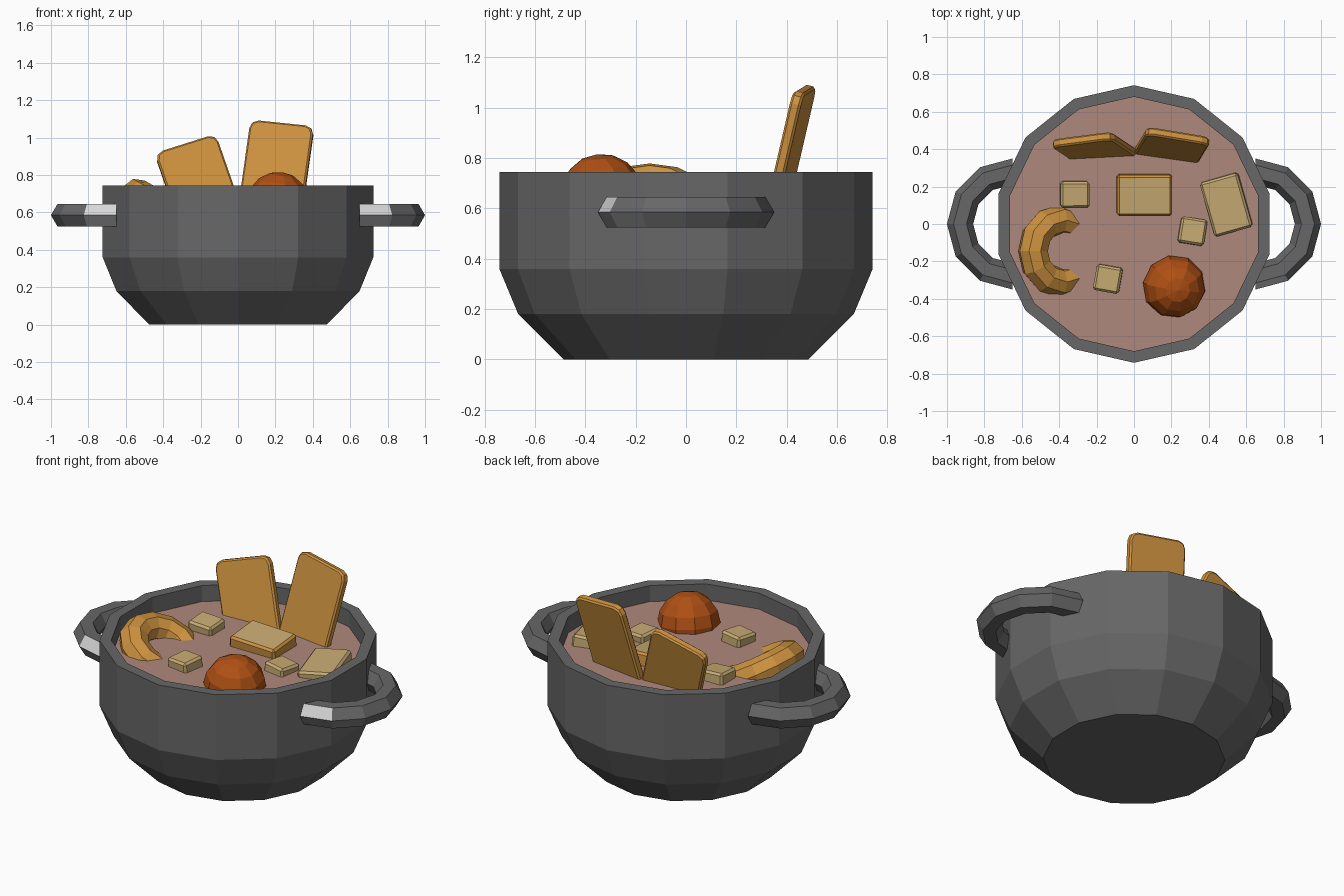
import bpy, bmesh, math
from math import cos, sin, pi, radians
from mathutils import Matrix, Vector

if "Cube" in bpy.data.objects:
    bpy.data.objects.remove(bpy.data.objects["Cube"])


def mat(name, r, g, b):
    m = bpy.data.materials.new(name)
    m.diffuse_color = (r, g, b, 1)
    m.use_nodes = True
    m.node_tree.nodes["Principled BSDF"].inputs["Base Color"].default_value = m.diffuse_color
    return m


IRON = mat("dark grey iron", .135, .135, .135)
SHINE = mat("light grey", .68, .68, .68)
MID = mat("mid grey", .24, .24, .24)
SOUP = mat("pinkish brown soup", .43, .25, .205)
CRUST = mat("golden orange", .62, .29, .05)
TAN = mat("pale tan", .58, .41, .17)
MEAT = mat("rust brown", .43, .08, .007)


def finish(name, bm, mats, matrix=None):
    bmesh.ops.recalc_face_normals(bm, faces=bm.faces)
    me = bpy.data.meshes.new(name)
    bm.to_mesh(me)
    bm.free()
    for m in mats:
        me.materials.append(m)
    ob = bpy.data.objects.new(name, me)
    bpy.context.collection.objects.link(ob)
    if matrix is not None:
        ob.matrix_world = matrix
    return ob


def bridge(bm, rings, closed=False):
    """Skin a list of equal vertex rings with quads."""
    n = len(rings[0])
    for i in range(len(rings) - (0 if closed else 1)):
        a, b = rings[i], rings[(i + 1) % len(rings)]
        for j in range(n):
            k = (j + 1) % n
            bm.faces.new((a[j], a[k], b[k], b[j]))


def circle(bm, r, z, n=14):
    return [bm.verts.new((r * cos(pi / 2 + 2 * pi * i / n), r * sin(pi / 2 + 2 * pi * i / n), z))
            for i in range(n)]


# Pot: 14-sided turned profile, outside and inside
LEVEL = .65
bm = bmesh.new()
profile = [(.487, 0), (.667, .18), (.742, .36), (.742, .745), (.68, .745), (.68, .36), (.44, .05)]
rings = [circle(bm, r, z) for r, z in profile]
bridge(bm, rings)
bm.faces.new(rings[0])
bm.faces.new(rings[-1])
finish("pot", bm, [IRON])

# Soup surface
bm = bmesh.new()
bm.faces.new(circle(bm, .682, LEVEL))
soup = finish("soup", bm, [SOUP])
if soup.data.polygons[0].normal.z < 0:
    soup.data.flip_normals()


def tube_rings(bm, major, minor, angles, sides):
    return [[bm.verts.new(((major + minor * cos(2 * pi * j / sides)) * cos(a),
                           (major + minor * cos(2 * pi * j / sides)) * sin(a),
                           minor * sin(2 * pi * j / sides))) for j in range(sides)]
            for a in angles]


# Handles: half rings with a hexagonal section, mirrored left and right
for side, label in ((1, "right"), (-1, "left")):
    bm = bmesh.new()
    rings = tube_rings(bm, .28, .07, [radians(-90 + 30 * i) for i in range(7)], 6)
    bridge(bm, rings)
    bm.faces.new(rings[0])
    bm.faces.new(rings[-1])
    bm.normal_update()
    for f in bm.faces:
        c = f.calc_center_median()
        outer = math.hypot(c.x, c.y) > .3 and abs(c.z) > .01
        if outer and c.y < -.29:          # worn patch on the front bend
            f.material_index = 1 if c.z > 0 else 2
        elif outer and c.y < -.2 and c.z < 0 and side > 0:
            f.material_index = 2
    bmesh.ops.scale(bm, vec=(side, 1, 1), verts=bm.verts)
    bmesh.ops.translate(bm, vec=(.65 * side, 0, .585), verts=bm.verts)
    finish(label + "_handle", bm, [IRON, SHINE, MID])


def rot(yaw, lean=0, roll=0):
    return (Matrix.Rotation(radians(yaw), 4, 'Z') @ Matrix.Rotation(radians(lean), 4, 'X')
            @ Matrix.Rotation(radians(roll), 4, 'Y'))


# Crackers: thin boards with rounded corners, leaning on the back rim
def cracker(name, top, yaw, lean, roll, w=.345, h=.5, t=.045):
    bm = bmesh.new()
    bmesh.ops.create_cube(bm, size=1)
    bmesh.ops.scale(bm, vec=(w, t, h), verts=bm.verts)
    bmesh.ops.translate(bm, vec=(0, 0, -h / 2), verts=bm.verts)
    corners = [e for e in bm.edges if abs(e.verts[0].co.y - e.verts[1].co.y) > .01]
    bmesh.ops.bevel(bm, geom=corners, offset=.045, segments=2, profile=.5, affect='EDGES')
    rim = [e for e in bm.edges if abs(e.verts[0].co.y - e.verts[1].co.y) < .001]
    bmesh.ops.bevel(bm, geom=rim, offset=.009, segments=1, affect='EDGES')
    finish(name, bm, [CRUST], Matrix.Translation(top) @ rot(yaw, lean, roll))


cracker("right_cracker", (.238, .472, 1.075), -8, -14, 6)
cracker("left_cracker", (-.283, .452, .965), 3, -14, -18)


# Floating chunks: bevelled blocks
def chunk(name, x, y, w, d, top, yaw, lean=0, roll=0, h=.13, cap=False):
    bm = bmesh.new()
    bmesh.ops.create_cube(bm, size=1)
    bmesh.ops.scale(bm, vec=(w, d, h), verts=bm.verts)
    bmesh.ops.bevel(bm, geom=bm.edges[:], offset=.012, segments=1, affect='EDGES')
    if cap:                               # pale top with an orange border
        bm.normal_update()
        face = max(bm.faces, key=lambda f: f.calc_center_median().z)
        corners = [e for e in face.edges]
        bmesh.ops.inset_region(bm, faces=[face], thickness=.006)
        face.material_index = 1
    finish(name, bm, [CRUST, TAN] if cap else [TAN],
           Matrix.Translation((x, y, top - h / 2)) @ rot(yaw, lean, roll))


chunk("crouton_back", -.318, .16, .155, .14, .705, 0, 4, 3)
chunk("crouton_right", .31, -.04, .14, .14, .695, -9, -3, 4)
chunk("crouton_front", -.138, -.292, .14, .14, .705, -10, 3, -2)
chunk("crusted_chunk", .055, .157, .295, .22, .715, 0, 5, 2, cap=True)
chunk("flat_slice", .495, .105, .21, .3, .70, 16, 3, -5, h=.1)

# Meatball
bm = bmesh.new()
bmesh.ops.create_uvsphere(bm, u_segments=10, v_segments=8, radius=.17)
finish("meatball", bm, [MEAT], Matrix.Translation((.215, -.335, .647)) @ rot(10, 8, 6))

# Ring of pasta: tilted ring half sunk in the soup
bm = bmesh.new()
bridge(bm, tube_rings(bm, .165, .082, [2 * pi * i / 12 for i in range(12)], 8), closed=True)
finish("pasta_ring", bm, [CRUST], Matrix.Translation((-.397, -.145, .617)) @ rot(0, 0, 30))
